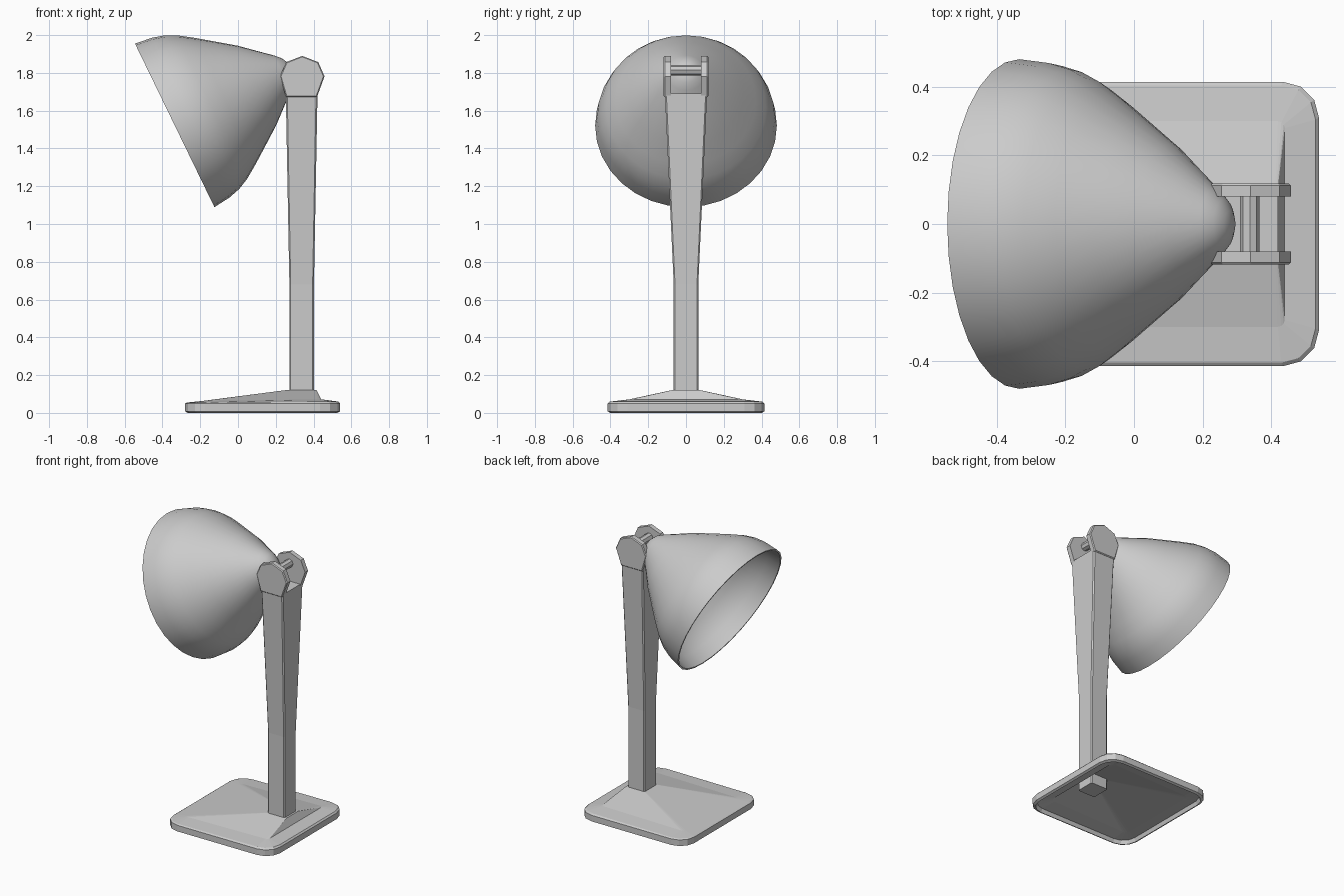
import bpy, bmesh, math
from mathutils import Matrix, Vector

if "Cube" in bpy.data.objects:
    bpy.data.objects.remove(bpy.data.objects["Cube"])


def finish(name, bm, smooth=None):
    bmesh.ops.recalc_face_normals(bm, faces=bm.faces)
    me = bpy.data.meshes.new(name)
    bm.to_mesh(me)
    bm.free()
    ob = bpy.data.objects.new(name, me)
    bpy.context.collection.objects.link(ob)
    if smooth:
        bpy.ops.object.select_all(action='DESELECT')
        bpy.context.view_layer.objects.active = ob
        ob.select_set(True)
        bpy.ops.object.shade_smooth_by_angle(angle=math.radians(smooth))
    return ob


def loft(name, rings, smooth=None):
    """Skin a list of equal-length point rings and cap both ends."""
    bm = bmesh.new()
    loops = [[bm.verts.new(p) for p in ring] for ring in rings]
    n = len(loops[0])
    for a, b in zip(loops, loops[1:]):
        for i in range(n):
            j = (i + 1) % n
            bm.faces.new((a[i], a[j], b[j], b[i]))
    bm.faces.new(loops[0])
    bm.faces.new(loops[-1])
    return finish(name, bm, smooth)


def rounded_rect(x0, x1, y, r, z0, z1=None, seg=3):
    """Rounded rectangle, z running from z0 at x0 to z1 at x1."""
    z1 = z0 if z1 is None else z1
    pts = []
    for k, (cx, cy) in enumerate([(x1 - r, y - r), (x0 + r, y - r),
                                  (x0 + r, r - y), (x1 - r, r - y)]):
        for s in range(seg + 1):
            a = math.pi / 2 * (k + s / seg)
            px = cx + r * math.cos(a)
            pts.append((px, cy + r * math.sin(a),
                        z0 + (z1 - z0) * (px - x0) / (x1 - x0)))
    return pts


# Base: hollow foot plate rising to the post
loft("base", [
    rounded_rect(0.26, 0.41, 0.05, 0.005, 0.095),
    rounded_rect(-0.19, 0.43, 0.30, 0.03, 0.032, 0.045),
    rounded_rect(-0.255, 0.515, 0.39, 0.09, 0.025),
    rounded_rect(-0.265, 0.525, 0.40, 0.10, 0.0),
    rounded_rect(-0.28, 0.54, 0.415, 0.105, 0.008),
    rounded_rect(-0.28, 0.54, 0.415, 0.105, 0.05),
    rounded_rect(-0.27, 0.53, 0.405, 0.10, 0.055, 0.06),
    rounded_rect(-0.19, 0.44, 0.30, 0.02, 0.063, 0.072),
    rounded_rect(0.265, 0.415, 0.068, 0.004, 0.122),
])

# Post: straight below, flaring to the fork
loft("post", [
    rounded_rect(0.272, 0.402, 0.065, 0.007, 0.02, seg=1),
    rounded_rect(0.272, 0.402, 0.065, 0.007, 0.68, seg=1),
    rounded_rect(0.253, 0.421, 0.112, 0.008, 1.69, seg=1),
])

# Fork cheeks: faceted knuckle, mirrored across y
outline = [(0.078, -0.11), (0.118, 0.0), (0.085, 0.075), (0.0, 0.108),
           (-0.085, 0.075), (-0.118, 0.0), (-0.086, -0.11)]


def cheek_ring(y, s=1.0):
    return [(0.34 + x * s, y, 1.782 + z * s) for x, z in outline]


cheek = loft("fork_cheek", [cheek_ring(0.08), cheek_ring(0.112),
                            cheek_ring(0.118, 0.95)])
cheek.modifiers.new("mirror", 'MIRROR').use_axis = (False, True, False)

# Hinge pin: octagonal rod
loft("hinge_pin", [[(0.338 + 0.028 * math.cos(math.pi * i / 4), y,
                     1.815 + 0.028 * math.sin(math.pi * i / 4))
                    for i in range(8)] for y in (-0.09, 0.09)])

# Shade: thin lathed bell; profile is (radius, height above rim)
outer = [(0.481, 0.0), (0.470, 0.095), (0.452, 0.16), (0.423, 0.22),
         (0.371, 0.297), (0.303, 0.39), (0.234, 0.484), (0.163, 0.565),
         (0.103, 0.635), (0.072, 0.665), (0.038, 0.683), (0.0, 0.689)]
inner = [(max(r - 0.011, 0), h - 0.012 * (h / 0.689)) for r, h in outer]
bm = bmesh.new()
vs = [bm.verts.new((r, 0, h)) for r, h in outer[::-1] + inner]
edges = [bm.edges.new(p) for p in zip(vs, vs[1:])]
bmesh.ops.spin(bm, geom=vs + edges, cent=(0, 0, 0), axis=(0, 0, 1),
               angle=2 * math.pi, steps=32)
bmesh.ops.remove_doubles(bm, verts=bm.verts, dist=0.0005)
tilt = Vector((0.8995, 0, 0.437)).to_track_quat('Z', 'Y').to_matrix().to_4x4()
bm.transform(Matrix.Translation((-0.335, 0, 1.522)) @ tilt)
finish("shade", bm, smooth=40)
